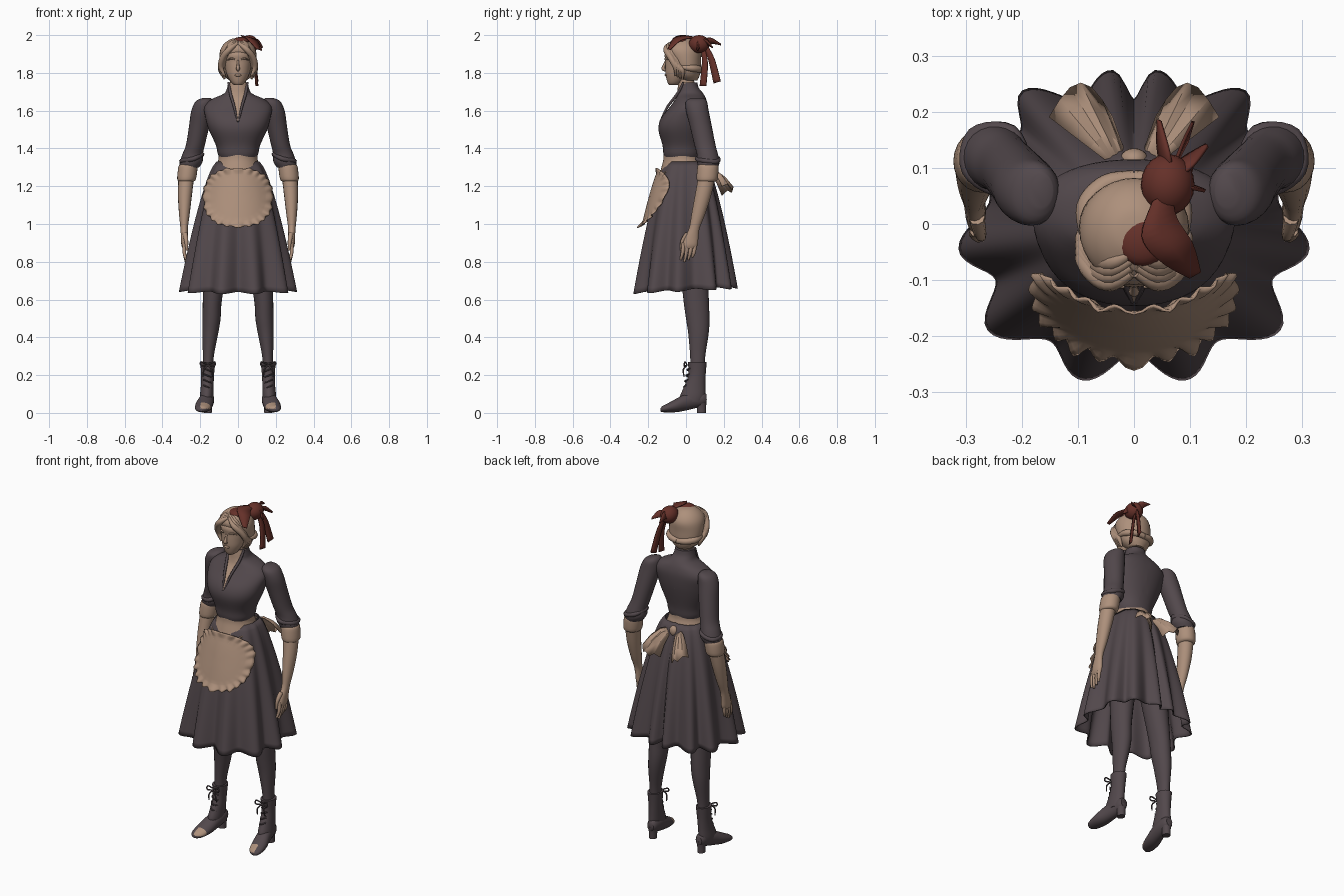
import bpy, bmesh, math
from mathutils import Vector

cube = bpy.data.objects.get("Cube")
if cube:
    bpy.data.objects.remove(cube, do_unlink=True)


def material(name, rgb):
    mat = bpy.data.materials.new(name)
    mat.use_nodes = True
    mat.diffuse_color = (*rgb, 1)
    shader = next(n for n in mat.node_tree.nodes if n.type == "BSDF_PRINCIPLED")
    shader.inputs["Base Color"].default_value = (*rgb, 1)
    return mat


DARK = material("dark plum cloth", (.085, .065, .072))
TAN = material("warm tan", (.42, .28, .2))
RED = material("deep red ribbon", (.13, .03, .022))
SIDES = ((1, "left"), (-1, "right"))


def finish(name, bm, mat, sharp=50):
    """Turn a bmesh into a smooth-shaded object."""
    bmesh.ops.recalc_face_normals(bm, faces=bm.faces)
    mesh = bpy.data.meshes.new(name)
    bm.to_mesh(mesh)
    bm.free()
    mesh.materials.append(mat)
    mesh.shade_smooth()
    mesh.set_sharp_from_angle(angle=math.radians(sharp))
    obj = bpy.data.objects.new(name, mesh)
    bpy.context.collection.objects.link(obj)
    return obj


def skin_rows(name, rows, mat, closed=True, caps=(True, True), thick=0, sharp=50):
    """Join rows of points into a surface."""
    bm = bmesh.new()
    grid = [[bm.verts.new(p) for p in row] for row in rows]
    count = len(grid[0])
    for a, b in zip(grid, grid[1:]):
        for i in range(count if closed else count - 1):
            j = (i + 1) % count
            bm.faces.new((a[i], a[j], b[j], b[i]))
    for row, cap in zip((grid[0], grid[-1]), caps):
        if closed and cap:
            bm.faces.new(row)
    obj = finish(name, bm, mat, sharp)
    if thick:
        solid = obj.modifiers.new("thickness", "SOLIDIFY")
        solid.thickness = thick
        solid.offset = 0
    return obj


def smooth_keys(keys, steps):
    """Catmull-Rom interpolation of tuples."""
    out = []
    for i in range(len(keys) - 1):
        quad = (keys[max(i - 1, 0)], keys[i], keys[i + 1], keys[min(i + 2, len(keys) - 1)])
        for s in range(steps):
            t = s / steps
            out.append(tuple(b + .5 * t * (c - a + t * (2*a - 5*b + 4*c - d + t * (3*(b - c) + d - a)))
                             for a, b, c, d in zip(*quad)))
    return out + [keys[-1]]


def power(v, p):
    return math.copysign(abs(v) ** p, v)


def loft(name, keys, mat, side=1, axis="z", n=24, steps=4, p=1, caps=(True, True)):
    """Stack ellipses: position on axis, two centre values, two radii."""
    rows = []
    for at, c, d, r, s in smooth_keys(keys, steps):
        row = []
        for i in range(n):
            a = math.tau * i / n
            u = side * (c + r * power(math.cos(a), p))
            v = d + s * power(math.sin(a), p)
            row.append((u, v, at) if axis == "z" else (u, at, v))
        rows.append(row)
    return skin_rows(name, rows, mat, caps=caps)


def tube(name, points, radii, mat, side=1):
    """Tapered cord along a smooth path."""
    curve = bpy.data.curves.new(name, "CURVE")
    curve.dimensions = "3D"
    curve.bevel_depth = 1
    curve.bevel_resolution = 2
    curve.use_fill_caps = True
    path = smooth_keys([(*p, r) for p, r in zip(points, radii)], 5)
    spline = curve.splines.new("POLY")
    spline.points.add(len(path) - 1)
    for pt, (x, y, z, r) in zip(spline.points, path):
        pt.co = (side * x, y, z, 1)
        pt.radius = r
    holder = bpy.data.objects.new(name, curve)
    mesh = bpy.data.meshes.new_from_object(holder)
    bpy.data.objects.remove(holder)
    bm = bmesh.new()
    bm.from_mesh(mesh)
    return finish(name, bm, mat)


def ball(name, centre, size, mat):
    bm = bmesh.new()
    bmesh.ops.create_uvsphere(bm, u_segments=20, v_segments=12, radius=1)
    bmesh.ops.scale(bm, vec=size, verts=bm.verts)
    bmesh.ops.translate(bm, vec=centre, verts=bm.verts)
    return finish(name, bm, mat)


def ribbon(name, points, widths, across, mat):
    """Flat strip with its width along one direction."""
    across = Vector(across).normalized()
    path = smooth_keys([(*p, w) for p, w in zip(points, widths)], 5)
    rows = [[Vector(q[:3]) + across * q[3] * k for k in (-1, 0, 1)] for q in path]
    return skin_rows(name, rows, mat, closed=False, thick=.006)


# Bodice with an open neckline cut into its front
bodice = loft("bodice", [(1.355, 0, -.02, .1, .095), (1.375, 0, -.02, .108, .1), (1.42, 0, -.02, .118, .105),
                         (1.5, 0, -.022, .155, .124), (1.56, 0, -.01, .172, .122), (1.62, 0, .015, .178, .1),
                         (1.66, 0, .025, .14, .082), (1.69, 0, .022, .075, .07), (1.72, 0, .012, .058, .056),
                         (1.75, 0, .01, .052, .05)], DARK, n=48, p=.9)
bodice.data.materials.append(TAN)
bm = bmesh.new()
bm.from_mesh(bodice.data)
for side, label in SIDES:
    bmesh.ops.bisect_plane(bm, geom=bm.verts[:] + bm.edges[:] + bm.faces[:],
                           plane_co=(0, 0, 1.54), plane_no=(side, 0, -.25))
for f in bm.faces:
    mid = f.calc_center_median()
    f.material_index = int(mid.y < 0 and abs(mid.x) < (mid.z - 1.54) * .25)
bm.to_mesh(bodice.data)
bm.free()

# Skirt: uneven pleats, widening to the hem
half = [-72, -36, -8, 28, 50, 82]
peaks = half + [180 - a for a in reversed(half)]
peaks.append(peaks[0] + 360)


def spread(z):
    return .36 + .64 * max(0, (1.33 - z) / .68) ** .7


def pleat(deg):
    deg = (deg - peaks[0]) % 360 + peaks[0]
    for a, b in zip(peaks, peaks[1:]):
        if a <= deg <= b:
            return .5 - .5 * math.cos(math.tau * (deg - a) / (b - a))
    return 0


rows = []
for k in range(25):
    t = k / 24
    row = []
    for i in range(180):
        a = math.tau * i / 180
        base = math.hypot(.305 * math.cos(a), .268 * math.sin(a)) + .025 * abs(math.sin(2 * a))
        fold = pleat(math.degrees(a))
        z = 1.33 - t * (.675 - .015 * math.sin(a) + .012 * (1 - fold))
        r = base * spread(z) * (1 - (.03 + .14 * t) * fold)
        row.append((r * math.cos(a), r * math.sin(a), z))
    rows.append(row)
skin_rows("skirt", rows, DARK, caps=(False, False), thick=.006)

# Apron: rounded panel draped over the skirt, with a frilled border
rows = []
for s in (.1, .3, .5, .65, .78, .82, .88, .94, 1):
    frill = max(0, (s - .8) / .2)
    row = []
    for i in range(144):
        a = math.tau * i / 144
        wave = math.cos(24 * a) + .4 * math.sin(11 * a)
        grow = s * (1 + .025 * frill * wave)
        x = .182 * grow * power(math.cos(a), .8)
        z = 1.14 + .155 * grow * power(math.sin(a), .8)
        k = spread(z)
        drop = math.sqrt(max(.06, 1 - (x / (.32 * k + .012)) ** 2))
        y = -(.285 * k + .01) * drop - .008 - frill * (.012 + .009 * wave)
        row.append((x, y, z))
    rows.append(row)
skin_rows("apron_panel", rows, TAN, caps=(True, False), thick=.005)
loft("apron_waistband", [(1.25, 0, -.015, .138, .128), (1.3, 0, -.018, .118, .112),
                         (1.34, 0, -.02, .104, .1), (1.368, 0, -.02, .103, .098)], TAN, n=40)
tube("waistband_seam", [(-.1, -.1, 1.28), (-.06, -.15, 1.25), (0, -.165, 1.23), (.06, -.15, 1.25), (.1, -.1, 1.28)],
     [.004] * 5, TAN)

# Sash bow at the back
ball("sash_knot", (0, .115, 1.29), (.025, .02, .03), TAN)
for side, label in SIDES:
    rows = []
    for reach in (0, .35, .7, 1):
        row = []
        for i in range(7):
            t = i / 6
            start = Vector((.01 + .03 * t, .105, 1.28 + .02 * t))
            end = Vector((.04 + .11 * t, .19 + .06 * math.sin(math.pi * t), 1.15 + .05 * t + .02 * (i % 2)))
            point = start.lerp(end, reach)
            point.z += .03 * math.sin(math.pi * reach)
            row.append((side * point.x, point.y, point.z))
        rows.append(row)
    skin_rows(label + "_sash_fan", rows, TAN, closed=False, thick=.005, sharp=20)

for side, label in SIDES:
    # Collar edge
    tube(label + "_collar_edge", [(.003, -.138, 1.54), (.02, -.098, 1.62), (.04, -.045, 1.69), (.05, -.015, 1.75)],
         [.004, .007, .008, .006], DARK, side)
    # Sleeve, rolled edge and cuff
    loft(label + "_sleeve", [(1.668, .165, .06, .02, .03), (1.65, .178, .055, .045, .055), (1.6, .19, .06, .057, .06),
                             (1.52, .205, .078, .054, .058), (1.42, .225, .1, .05, .056), (1.37, .24, .113, .054, .056),
                             (1.33, .247, .118, .06, .06), (1.3, .258, .118, .052, .052)], DARK, side)
    tube(label + "_sleeve_fold", [(.19, .1, 1.37), (.235, .06, 1.345), (.295, .095, 1.335), (.285, .16, 1.33),
                                  (.22, .165, 1.35), (.19, .1, 1.37)], [.013] * 6, DARK, side)
    loft(label + "_cuff", [(1.315, .262, .116, .045, .05), (1.3, .265, .116, .051, .056),
                           (1.24, .272, .112, .05, .056), (1.225, .274, .11, .04, .045)], TAN, side)
    # Forearm, hand, fingers and thumb
    loft(label + "_forearm", [(1.25, .274, .11, .042, .045), (1.15, .281, .09, .037, .043), (1.05, .284, .065, .028, .036),
                              (.98, .285, .045, .02, .028), (.93, .283, .03, .019, .036),
                              (.89, .282, .022, .018, .04), (.87, .281, .018, .012, .034)], TAN, side, n=16)
    for i in range(4):
        y = .048 - .02 * i
        tip = .8 + .012 * abs(i - 2)
        tube(f"{label}_finger_{i}", [(.282, y, .9), (.284, y - .006, .85), (.276, y - .016, tip)],
             [.011, .01, .006], TAN, side)
    tube(label + "_thumb", [(.28, .01, .95), (.274, -.018, .91), (.27, -.025, .86)], [.014, .011, .006], TAN, side)
    # Leg
    loft(label + "_leg", [(.95, .1, .03, .08, .08), (.62, .134, .052, .052, .068), (.5, .14, .062, .048, .062),
                          (.42, .147, .066, .042, .054), (.3, .157, .062, .029, .04),
                          (.2, .16, .06, .028, .036)], DARK, side)
    # Ankle boot with heel and a pale toe tip
    loft(label + "_boot_shaft", [(.27, .16, .06, .04, .05), (.2, .161, .058, .034, .046), (.14, .163, .046, .034, .056),
                                 (.09, .166, .035, .036, .066), (.06, .168, .03, .034, .06)], DARK, side)
    foot = loft(label + "_boot_foot", [(.108, .16, .075, .02, .025), (.09, .16, .075, .03, .038), (.05, .162, .07, .036, .045),
                                       (0, .17, .058, .041, .045), (-.05, .18, .04, .045, .036),
                                       (-.1, .188, .026, .04, .023), (-.125, .193, .02, .028, .016),
                                       (-.135, .195, .016, .012, .008)], DARK, side, axis="y")
    foot.data.materials.append(TAN)
    for face in foot.data.polygons:
        c = face.center
        face.material_index = int(c.y < -.09 and c.z > .022 and abs(c.x) < .2)
    loft(label + "_boot_heel", [(.07, .16, .08, .03, .03), (.04, .16, .082, .023, .025), (0, .16, .082, .021, .024)],
         DARK, side, n=16)
    # Laces
    for i in range(4):
        z = .13 + .03 * i
        y = -.008 + .006 * i
        tube(f"{label}_lace_{i}", [(.142, y + .012, z), (.163, y - .004, z + .008), (.182, y + .012, z + .016)],
             [.004] * 3, DARK, side)
    for way in (-1, 1):
        x = .16 + .035 * way
        tube(f"{label}_lace_loop_{way}", [(.16, .005, .255), (x, -.005, .27), (x, -.01, .25), (.16, .003, .25)],
             [.004] * 4, DARK, side)
        tube(f"{label}_lace_end_{way}", [(.16, .005, .252), (.16 + .02 * way, -.014, .23), (.16 + .025 * way, -.01, .19)],
             [.004, .004, .003], DARK, side)

# Neck and head
loft("neck", [(1.64, 0, .01, .05, .05), (1.71, 0, .005, .043, .043), (1.8, 0, -.005, .042, .045)], TAN)
loft("head", [(1.735, 0, -.066, .018, .022), (1.75, 0, -.06, .036, .038), (1.79, 0, -.046, .058, .062),
              (1.83, 0, -.03, .069, .08), (1.865, 0, -.026, .074, .083), (1.9, 0, -.022, .075, .09),
              (1.94, 0, -.015, .06, .07), (1.96, 0, -.01, .04, .05)], TAN, n=32)
tube("nose", [(0, -.106, 1.866), (0, -.116, 1.84), (0, -.12, 1.822), (0, -.107, 1.813)], [.005, .007, .01, .006], TAN)
ball("lips", (0, -.106, 1.788), (.018, .007, .007), TAN)
loft("hair", [(1.76, 0, .02, .045, .04), (1.785, 0, .01, .075, .062), (1.82, 0, .006, .092, .073),
              (1.87, 0, -.004, .098, .084), (1.92, 0, -.014, .094, .095), (1.955, 0, -.014, .073, .076),
              (1.978, 0, -.012, .04, .042), (1.984, 0, -.012, .01, .01)], TAN, n=32)
for side, label in SIDES:
    brow = [(.018, -.112, 1.872), (.035, -.107, 1.877), (.055, -.088, 1.868)]
    tube(label + "_brow", brow, [.003, .005, .003], TAN, side)
    # Parted locks framing the face
    for i in range(4):
        d = .012 * i
        tube(f"{label}_lock_{i}", [(.004, -.088 + d, 1.955 + d / 2), (.045, -.105 + d, 1.925 + d / 2),
                                   (.08, -.08 + d, 1.88 - d), (.09, -.055 + d, 1.83 - d / 2), (.07, -.055 + d, 1.785 - d / 2)],
             [.008, .016, .017, .014, .005], TAN, side)
    tube(label + "_nape_roll", [(.085, -.03, 1.83), (.085, .03, 1.825), (.05, .07, 1.82), (0, .08, 1.815)],
         [.01, .018, .018, .016], TAN, side)

# Red headscarf bow, set toward the left of the crown
ball("bow_knot", (.06, .07, 1.952), (.048, .055, .048), RED)
ball("headscarf_patch", (.015, -.03, 1.968), (.045, .045, .022), RED)
ribbon("bow_front_leaf", [(.05, .05, 1.985), (.045, -.005, 1.99), (.075, -.05, 1.975), (.108, -.09, 1.925)],
       [.02, .036, .034, .012], (1, .55, -.25), RED)
for i, tip in enumerate(((.045, .185, 1.95), (.13, .14, 1.935), (.125, .06, 1.92))):
    mid = (Vector((.06, .08, 1.95)) + Vector(tip)) / 2 + Vector((0, 0, .02))
    ribbon(f"bow_spike_{i}", [(.06, .08, 1.95), mid, tip], [.018, .02, .004], (.5, -.3, .8), RED)
ribbon("bow_tail_inner", [(.07, .09, 1.93), (.09, .1, 1.85), (.1, .09, 1.73)], [.01, .016, .018], (.3, 1, 0), RED)
ribbon("bow_tail_outer", [(.07, .1, 1.95), (.085, .135, 1.87), (.1, .165, 1.75)], [.01, .017, .02], (.3, 1, .3), RED)
